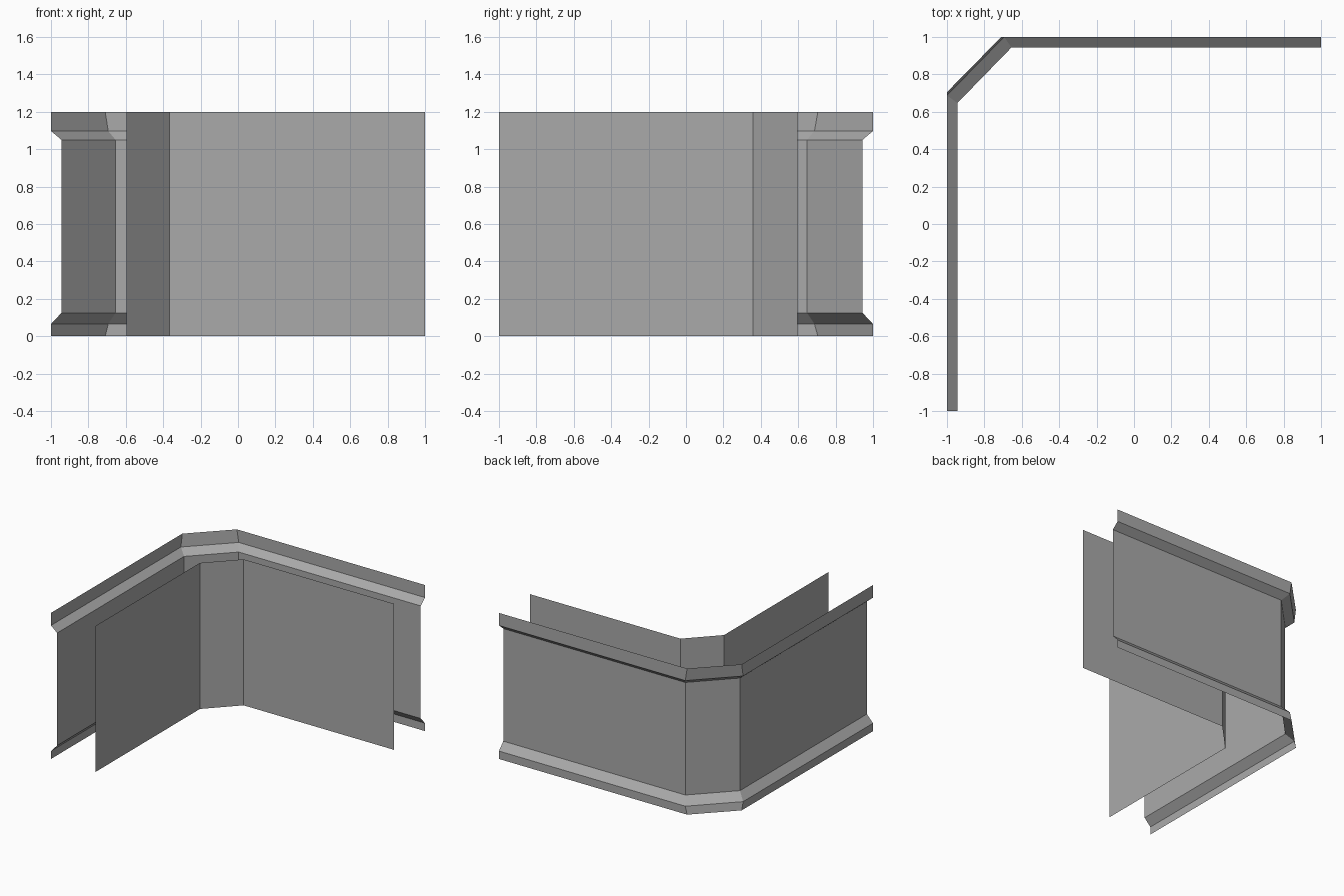
import bpy

cube = bpy.data.objects.get("Cube")
if cube:
    bpy.data.objects.remove(cube, do_unlink=True)

grey = bpy.data.materials.new("wall_grey")
grey.use_nodes = True
COLOUR = (0.4, 0.4, 0.4, 1)
grey.diffuse_color = COLOUR
grey.node_tree.nodes["Principled BSDF"].inputs["Base Color"].default_value = COLOUR


def corner_wall(name, levels, faces_room):
    """Open sheet swept along an L with a cut corner.
    Each level is (height, wall distance, corner start y, corner end x)."""
    verts = []
    for z, d, cut_y, cut_x in levels:
        verts += [(-d, -1, z), (-d, cut_y, z), (cut_x, d, z), (1, d, z)]
    faces = []
    for row in range(len(levels) - 1):
        for i in range(3):
            a = row * 4 + i
            quad = (a, a + 4, a + 5, a + 1)
            faces.append(quad[::-1] if faces_room else quad)
    mesh = bpy.data.meshes.new(name)
    mesh.from_pydata(verts, [], faces)
    mesh.materials.append(grey)
    obj = bpy.data.objects.new(name, mesh)
    bpy.context.collection.objects.link(obj)
    return obj


# Outer skin: plinth, recessed panel and cornice
rim = (1, 0.705, -0.71)
lip = (1, 0.687, -0.694)
panel = (0.944, 0.647, -0.655)
corner_wall("outer_wall", [(0, *rim), (0.065, *lip), (0.125, *panel),
                           (1.05, *panel), (1.097, *lip), (1.2, *rim)], False)

# Inner skin: plain sheet facing the room
inner = (0.597, 0.358, -0.367)
corner_wall("inner_wall", [(0, *inner), (1.2, *inner)], True)
